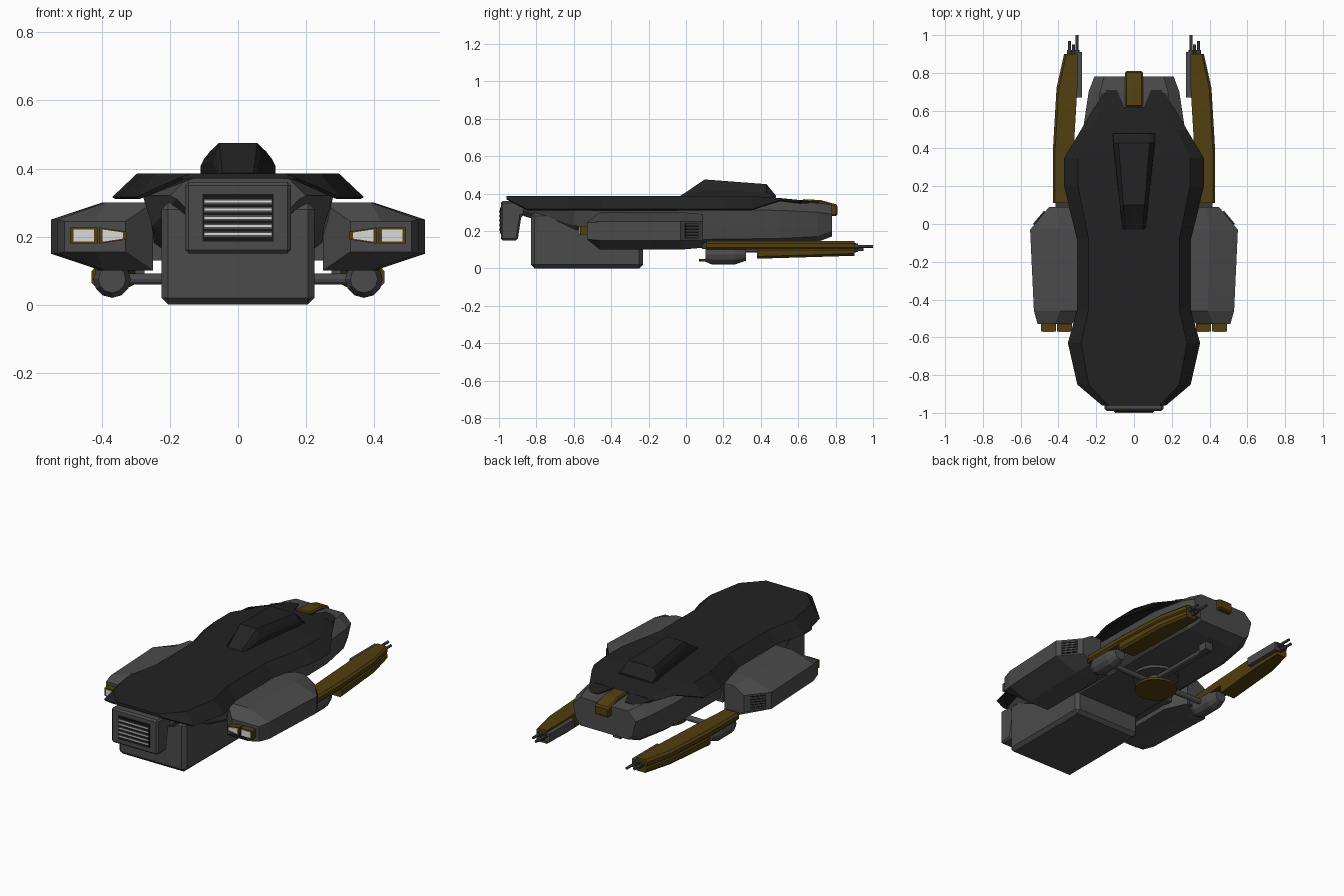
import bpy, bmesh
from math import radians
from mathutils import Vector, Matrix

cube = bpy.data.objects.get("Cube")
if cube:
    bpy.data.objects.remove(cube)


def material(name, red, green, blue):
    mat = bpy.data.materials.new(name)
    mat.use_nodes = True
    mat.diffuse_color = (red, green, blue, 1)
    shader = mat.node_tree.nodes["Principled BSDF"]
    shader.inputs["Base Color"].default_value = mat.diffuse_color
    shader.inputs["Roughness"].default_value = .6
    return mat


CHARCOAL = material("charcoal", .016, .016, .016)
GREY = material("hull grey", .07, .07, .07)
GOLD = material("dark gold", .085, .05, .005)
STEEL = material("gunmetal", .04, .04, .04)
BLACK = material("vent black", .008, .008, .008)
WHITE = material("lamp white", .7, .7, .7)


def finish(name, bm, mat, mirror=False, bevel=None):
    bmesh.ops.recalc_face_normals(bm, faces=bm.faces)
    mesh = bpy.data.meshes.new(name)
    bm.to_mesh(mesh)
    bm.free()
    mesh.materials.append(mat)
    part = bpy.data.objects.new(name, mesh)
    bpy.context.scene.collection.objects.link(part)
    if bevel:
        modifier = part.modifiers.new("bevel", "BEVEL")
        modifier.width = bevel
        modifier.segments = 1
    if mirror:
        part.modifiers.new("mirror", "MIRROR")


def loft(name, rings, mat, **options):
    """Skin a list of equal-length point rings and cap the ends."""
    bm = bmesh.new()
    loops = [[bm.verts.new(point) for point in ring] for ring in rings]
    for near, far in zip(loops, loops[1:]):
        for i in range(len(near)):
            bm.faces.new((near[i - 1], near[i], far[i], far[i - 1]))
    bm.faces.new(loops[0])
    bm.faces.new(loops[-1])
    finish(name, bm, mat, **options)


def symmetric(y, half):
    """Closed ring across the body from the (x, z) points of its left half."""
    return [(x, y, z) for x, z in half] + [(-x, y, z) for x, z in reversed(half)]


def side_profile(name, outline, width, mat, **options):
    """Extrude a (y, z) outline evenly to both sides of the centre line."""
    loft(name, [[(x, y, z) for y, z in outline] for x in (-width, width)], mat, **options)


def box(name, centre, size, mat, turn=0, **options):
    bm = bmesh.new()
    place = Matrix.Translation(centre) @ Matrix.Rotation(turn, 4, "Z") @ Matrix.Diagonal((*size, 1))
    bmesh.ops.create_cube(bm, size=1, matrix=place)
    finish(name, bm, mat, **options)


def rod(name, start, end, radius, mat, tip=None, sides=12, **options):
    bm = bmesh.new()
    start, end = Vector(start), Vector(end)
    axis = end - start
    turn = axis.to_track_quat("Z", "Y").to_matrix().to_4x4()
    bmesh.ops.create_cone(bm, cap_ends=True, segments=sides, radius1=radius,
                          radius2=tip or radius, depth=axis.length,
                          matrix=Matrix.Translation((start + end) / 2) @ turn)
    finish(name, bm, mat, **options)


# Main hull: every rib has a sloped shoulder and a narrowed floor
def hull_rib(y, width, top, floor):
    return symmetric(y, [(width * .75, top), (width, top - .05),
                         (width * .9, floor + .03), (width * .75, floor)])


loft("main_hull", [
    hull_rib(-.87, .2, .37, .28),
    hull_rib(-.6, .28, .37, .2),
    hull_rib(-.3, .27, .37, .12),
    hull_rib(.5, .27, .36, .13),
    hull_rib(.7, .24, .35, .14),
    hull_rib(.78, .21, .34, .17)], GREY)
box("front_block", (0, -.53, .15), (.45, .6, .3), GREY, bevel=.02)

# Nose box with slatted grille
side_profile("nose_box", [(-.99, .15), (-.99, .36), (-.8, .36), (-.8, .3), (-.88, .28), (-.9, .15)],
             .155, GREY, bevel=.01)
box("grille_back", (0, -.99, .255), (.21, .008, .14), BLACK)
for row in range(-2, 3):
    z = .255 + row * .024
    box("grille_slat", (0, -.994, z), (.2, .006, .016), GREY)
    box("grille_light", (0, -.997, z), (.2, .006, .006), WHITE)


# Roof shell: flat centre, skirts folded down except at the two ends
def roof_rib(y, width):
    top = .386 - max(0, y - .4) * .1
    edge = top - (.07 if abs(y + .25) < .65 else .012)
    return symmetric(y, [(width * .8, top), (width, edge),
                         (width - .01, edge - .006), (width * .78, top - .016)])


outline = [(-.96, .17), (-.85, .3), (-.63, .35), (-.45, .3), (-.08, .3),
           (.2, .37), (.35, .37), (.5, .28), (.62, .21)]
loft("roof_shell", [roof_rib(y, width) for y, width in outline], CHARCOAL)


# Two prongs continue the roof either side of the tail clasp
def prong_end(y, inner, outer, top):
    return [(inner, y, top), (outer, y, top - .006), (outer, y, top - .016), (inner, y, top - .016)]


loft("roof_tail_prong", [prong_end(.61, .05, .21, .366), prong_end(.71, .09, .16, .354)],
     CHARCOAL, mirror=True)


# Raised cabin on the roof
def cabin_rib(y, width, top):
    base = .38
    return symmetric(y, [(width * .75, top), (width * .9, top - (top - base) * .3),
                         (width, base + (top - base) * .4), (width, base)])


loft("roof_cabin", [cabin_rib(-.03, .06, .387), cabin_rib(.1, .075, .475),
                    cabin_rib(.43, .11, .45), cabin_rib(.48, .11, .39)], CHARCOAL)

# Gold clasp folded over the tail
side_profile("tail_clasp", [(.62, .35), (.62, .37), (.72, .365), (.81, .34), (.81, .28), (.77, .28)],
             .047, GOLD, bevel=.008)


# Side pods: wedge section, thinner towards the outer edge
def pod_rib(y, inner, outer, height):
    middle, rim = (inner + outer) / 2, min(height, .05)
    upper = [(inner, height), (middle, height), (outer, rim)]
    lower = [(x, -z) for x, z in reversed(upper)]
    return [(x, y, .2 + z) for x, z in upper + lower]


loft("side_pod", [pod_rib(-.53, .33, .51, .045), pod_rib(-.46, .25, .53, .1),
                  pod_rib(-.03, .25, .55, .1), pod_rib(.09, .32, .45, .09)], GREY, mirror=True)
box("pod_mount", (.23, -.2, .21), (.06, .44, .16), GREY, mirror=True)

# Slatted vent on each pod's slanted rear corner
slant = radians(-50)
box("pod_vent", (.5, .03, .2), (.09, .008, .08), BLACK, turn=slant, mirror=True)
for row in range(-2, 3):
    box("vent_slat", (.5, .03, .2 + row * .016), (.09, .016, .008), GREY, turn=slant, mirror=True)


# Twin headlights: gold frame with a pale lens, the inner one tapered
def lamp(name, centre, size, taper, front, back, mat):
    left, right = centre - size, centre + size
    tall = size * .6
    outline = [(left, -tall * taper), (left, tall * taper), (right, tall), (right, -tall)]
    loft(name, [[(x, y, .203 + z) for x, z in outline] for y in (front, back)], mat, mirror=True)


for centre, taper in ((.368, .5), (.453, 1)):
    lamp("headlight_frame", centre, .04, taper, -.568, -.49, GOLD)
    lamp("headlight_lens", centre, .03, taper, -.572, -.566, WHITE)


# Gun arms: gold upper casing and a deeper fairing along the rear
def gun_rib(y, inner, outer, floor, top):
    edge = .012
    return [(inner, y, floor), (outer - edge, y, floor), (outer, y, floor + edge),
            (outer, y, top - edge), (outer - edge, y, top), (inner, y, top)]


arm = [(.11, .34, .43), (.38, .32, .43), (.72, .3, .41), (.9, .3, .37)]
loft("gun_casing", [gun_rib(*place, .1, .146) for place in arm], GOLD, mirror=True)
loft("gun_fairing", [gun_rib(*place, .04 + place[0] * .03, .11) for place in arm[1:]],
     GOLD, mirror=True)
box("gun_base", (.375, .11, .12), (.08, .05, .035), STEEL, mirror=True)
box("gun_inner_plate", (.29, .79, .11), (.03, .24, .05), GREY, mirror=True)
for x, z, muzzle in ((.303, .118, 1), (.342, .118, .97), (.32, .1, .95)):
    rod("gun_barrel", (x, .87, z), (x, muzzle, z), .008, STEEL, mirror=True)
    rod("barrel_collar", (x, .87, z), (x, .92, z), .014, STEEL, mirror=True)

# Rounded pivots joining the guns to the cross strut
pivot = Vector((.37, .2, .075))
length = Vector((0, .06, 0))
rod("gun_pivot", pivot - length, pivot + length, .055, GREY, mirror=True)
rod("pivot_tail", pivot + length, pivot + length * 2, .055, GREY, tip=.035, mirror=True)
rod("pivot_nose", pivot - length, pivot - length * 1.6, .055, GREY, tip=.04, mirror=True)
rod("cross_strut", (0, .19, .075), pivot, .016, GREY, mirror=True)


# Belly turntable: hub, ring, gold disc and trailing arm
def belly_disc(name, low, high, radius, mat):
    rod(name, (0, .19, low), (0, .19, high), radius, mat, sides=20)


belly_disc("belly_hub", .045, .13, .045, GREY)
belly_disc("belly_ring", .108, .125, .13, GREY)
belly_disc("belly_plate", .036, .05, .12, GOLD)
box("belly_arm", (0, .43, .1), (.04, .44, .03), GREY, bevel=.006)
box("arm_foot", (0, .63, .12), (.05, .06, .06), GREY)
